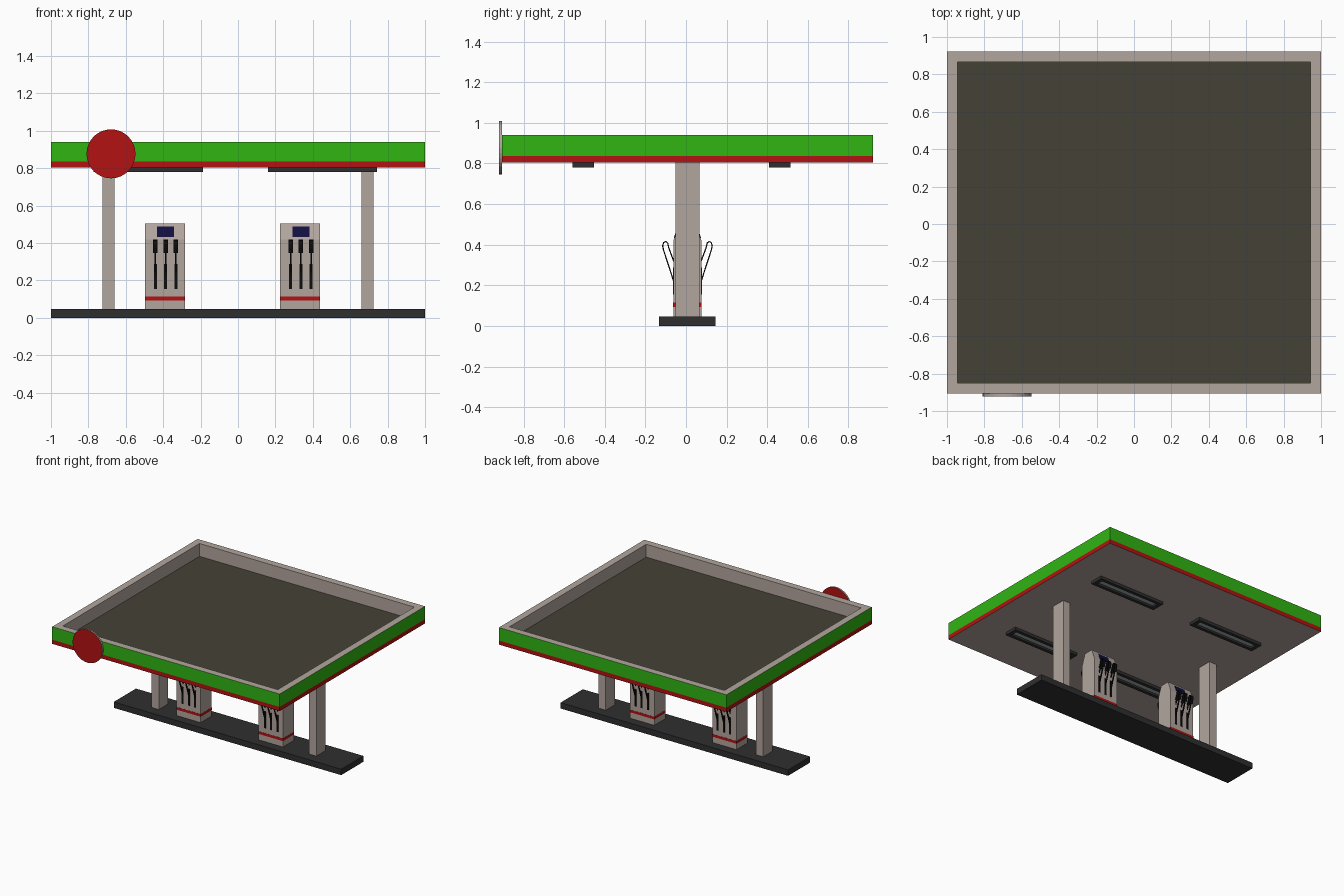
import bpy, bmesh, math
from mathutils import Vector

if "Cube" in bpy.data.objects:
    bpy.data.objects.remove(bpy.data.objects["Cube"])

CY = 0.007  # shared centre line in y


def mat(name, r, g, b):
    m = bpy.data.materials.new(name)
    m.diffuse_color = (r, g, b, 1)
    m.use_nodes = True
    m.node_tree.nodes["Principled BSDF"].inputs["Base Color"].default_value = m.diffuse_color
    return m


TAUPE = mat("taupe", 0.45, 0.38, 0.345)
GREEN = mat("green", 0.03, 0.46, 0.006)
RED = mat("red", 0.45, 0.006, 0.006)
DARK = mat("dark_grey", 0.028, 0.028, 0.028)
ROOF = mat("roof_felt", 0.06, 0.055, 0.037)
NAVY = mat("navy", 0.005, 0.005, 0.05)
BLACK = mat("black", 0.004, 0.004, 0.004)
PANEL = mat("light_panel", 0.36, 0.42, 0.42)


def finish(name, bm, *mats):
    bmesh.ops.recalc_face_normals(bm, faces=bm.faces[:])
    me = bpy.data.meshes.new(name)
    bm.to_mesh(me)
    bm.free()
    for m in mats:
        me.materials.append(m)
    ob = bpy.data.objects.new(name, me)
    bpy.context.collection.objects.link(ob)
    return ob


def box(name, x0, x1, y0, y1, z0, z1, m):
    bm = bmesh.new()
    bmesh.ops.create_cube(bm, size=1)
    for v in bm.verts:
        v.co = Vector((x0 if v.co.x < 0 else x1, y0 if v.co.y < 0 else y1, z0 if v.co.z < 0 else z1))
    return finish(name, bm, m)


def prism(name, pts, x0, x1, m):
    """Extrude a (y, z) outline along x."""
    bm = bmesh.new()
    f = bm.faces.new([bm.verts.new((x0, y, z)) for y, z in pts])
    ext = bmesh.ops.extrude_face_region(bm, geom=[f])
    bmesh.ops.translate(bm, verts=[g for g in ext["geom"] if isinstance(g, bmesh.types.BMVert)],
                        vec=(x1 - x0, 0, 0))
    return finish(name, bm, m)


def nested_rings(name, rings, cx, cy, mats, band_mats, cap_mats):
    """Bridge stacked rectangles (half x, half y, z), capping both ends."""
    bm = bmesh.new()
    loops = [[bm.verts.new((cx + sx * hx, cy + sy * hy, z))
              for sx, sy in ((-1, -1), (1, -1), (1, 1), (-1, 1))] for hx, hy, z in rings]
    for a, b, mi in zip(loops, loops[1:], band_mats):
        for i in range(4):
            j = (i + 1) % 4
            bm.faces.new((a[i], a[j], b[j], b[i])).material_index = mi
    for loop, mi in zip((loops[0], loops[-1]), cap_mats):
        bm.faces.new(loop).material_index = mi
    return finish(name, bm, *mats)


# island and columns
box("island_base", -1, 1, CY - 0.139, CY + 0.139, 0, 0.047, DARK)
for s, side in ((-1, "left"), (1, "right")):
    box(f"{side}_column", s * 0.6925 - 0.0325, s * 0.6925 + 0.0325, CY - 0.059, CY + 0.059,
        0.047, 0.806, TAUPE)

# canopy: red and green fascia, rim, inner wall and sunken roof
HX, HY, RIM = 1.0, 0.913, 0.055
nested_rings("canopy",
             [(HX, HY, 0.804), (HX, HY, 0.837), (HX, HY, 0.94),
              (HX - RIM, HY - RIM, 0.94), (HX - RIM, HY - RIM, 0.838)],
             0, 0.008, (TAUPE, RED, GREEN, ROOF), (1, 2, 0, 0), (0, 3))

# ceiling lights: open frame with a recessed panel
for cx in (-0.48, 0.452):
    for cy in (-0.506, 0.462):
        nested_rings("ceiling_light",
                     [(0.2925, 0.053, 0.804), (0.2925, 0.053, 0.781),
                      (0.262, 0.028, 0.781), (0.262, 0.028, 0.797)],
                     cx, cy, (DARK, PANEL), (0, 0, 0), (0, 1))

# round sign
bm = bmesh.new()
bmesh.ops.create_cone(bm, cap_ends=True, segments=32, radius1=0.131, radius2=0.131, depth=0.014)
for f in bm.faces:
    f.material_index = 1 if len(f.verts) > 4 else 0
sign = finish("round_sign", bm, TAUPE, RED)
sign.rotation_euler.x = math.pi / 2
sign.location = (-0.679, -0.914, 0.877)

# pumps
HW, HD, SHOULDER, TOP, TOP_HD = 0.1065, 0.069, 0.42, 0.505, 0.039
HOSE = [(0.066, 0.215), (0.118, 0.375), (0.122, 0.395), (0.117, 0.411),
        (0.106, 0.416), (0.097, 0.408), (0.092, 0.385), (0.066, 0.315)]


def strap(name, path, x, s, half_w):
    """Thin bent strip following (depth, z) points on side s."""
    bm = bmesh.new()
    rows = [[bm.verts.new((x + k * half_w, CY + s * d, z)) for k in (-1, 1)] for d, z in path]
    for a, b in zip(rows, rows[1:]):
        bm.faces.new((a[0], a[1], b[1], b[0]))
    ob = finish(name, bm, BLACK)
    mod = ob.modifiers.new("thickness", "SOLIDIFY")
    mod.thickness = 0.006
    mod.offset = 0


for cx in (-0.391, 0.332):
    prism("pump_body", [(CY - HD, 0.047), (CY + HD, 0.047), (CY + HD, SHOULDER),
                        (CY + TOP_HD, TOP), (CY - TOP_HD, TOP), (CY - HD, SHOULDER)],
          cx - HW, cx + HW, TAUPE)
    box("pump_stripe", cx - HW - 0.001, cx + HW + 0.001, CY - HD - 0.001, CY + HD + 0.001,
        0.094, 0.115, RED)
    for s, side in ((-1, "front"), (1, "back")):
        # display lying on the sloped face
        def slope(z, out):
            t = (z - SHOULDER) / (TOP - SHOULDER)
            return (CY + s * (HD + t * (TOP_HD - HD) + out), z)
        prism(f"{side}_display", [slope(0.433, -0.003), slope(0.433, 0.003),
                                  slope(0.489, 0.003), slope(0.489, -0.003)],
              cx - 0.041, cx + 0.049, NAVY)
        # holsters, hoses and grips
        for k in (-1, 0, 1):
            x = cx + 0.004 + k * 0.055
            y0, y1 = sorted((CY + s * (HD - 0.003), CY + s * (HD + 0.003)))
            box(f"{side}_holster", x - 0.008, x + 0.008, y0, y1, 0.155, 0.289, BLACK)
            strap(f"{side}_hose", HOSE, x, s, 0.004)
            strap(f"{side}_grip", [(0.1095, 0.349)] + HOSE[1:7] + [(0.079, 0.35)], x, s, 0.012)
